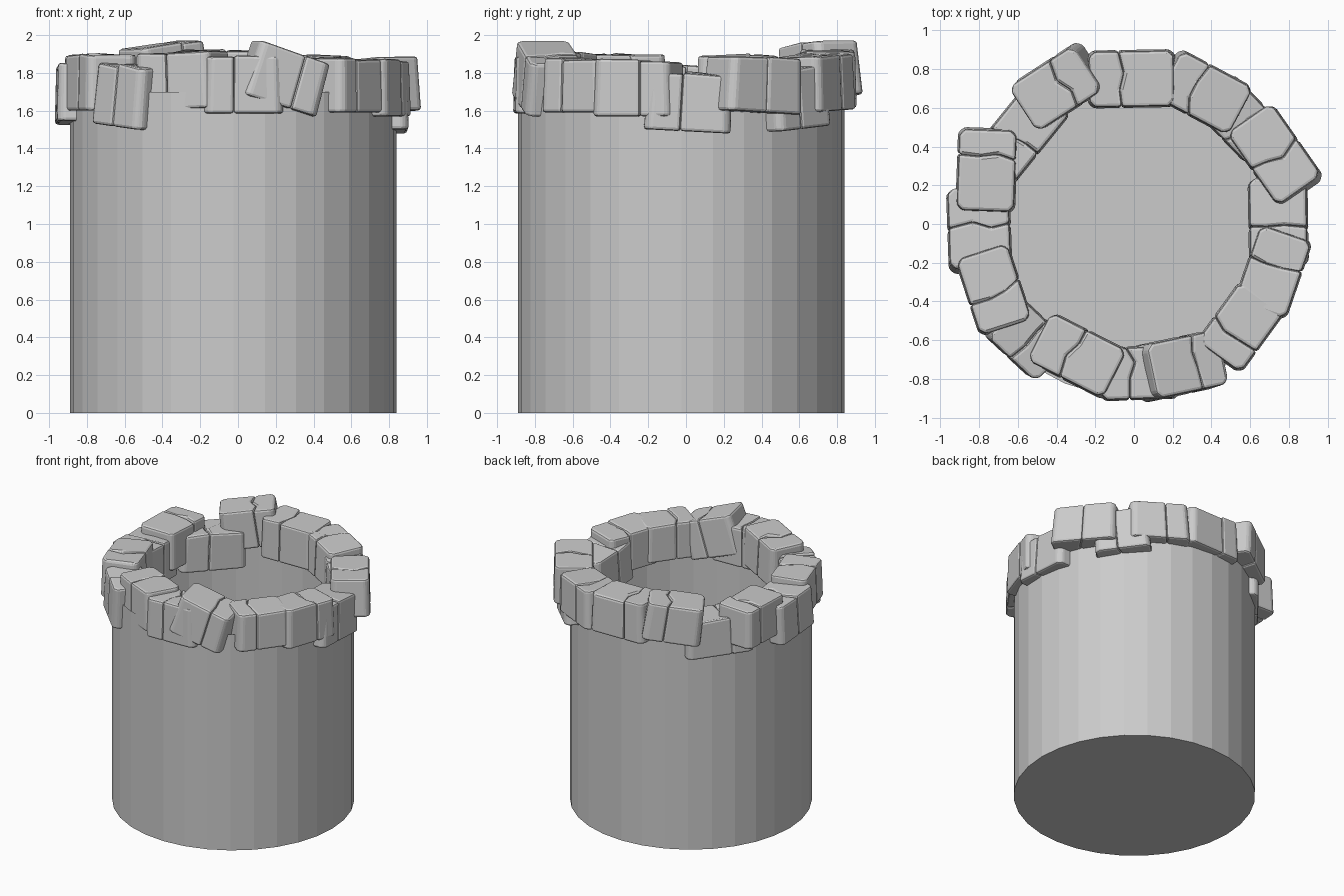
import bpy
import bmesh
import math
import random
from mathutils import Matrix, Vector

random.seed(4)

default_cube = bpy.data.objects.get("Cube")
if default_cube:
    bpy.data.objects.remove(default_cube, do_unlink=True)

# One plain stone colour
stone_grey = bpy.data.materials.new("stone_grey")
stone_grey.use_nodes = True
colour = (0.6, 0.6, 0.6, 1)
stone_grey.diffuse_color = colour
stone_grey.node_tree.nodes["Principled BSDF"].inputs["Base Color"].default_value = colour


def make_object(name, bm):
    bmesh.ops.recalc_face_normals(bm, faces=bm.faces[:])
    mesh = bpy.data.meshes.new(name)
    bm.to_mesh(mesh)
    bm.free()
    mesh.materials.append(stone_grey)
    obj = bpy.data.objects.new(name, mesh)
    bpy.context.collection.objects.link(obj)
    return obj


def add_prism(bm, outline, low, high, taper):
    """Closed prism over an outline, narrowing a little to the top."""
    bottom = [bm.verts.new((x, y, low)) for x, y in outline]
    top = [bm.verts.new((x * taper, y * taper, high + random.uniform(-.008, .008)))
           for x, y in outline]
    bm.faces.new(bottom[::-1])
    bm.faces.new(top)
    count = len(outline)
    for i in range(count):
        j = (i + 1) % count
        bm.faces.new((bottom[i], bottom[j], top[j], top[i]))


def make_stone(name, angle, radius, width, height, middle, depth, roll, yaw):
    """Worn block split by a jagged crack; local y points outward."""
    w, d, h = width / 2, depth / 2, height / 2
    chamfer = 0.03
    shift = random.uniform(-0.3, 0.3) * w
    seam = [(shift + random.uniform(-0.03, 0.03), t * d) for t in (-1, -0.4, 0.2, 1)]
    left = [(-w + chamfer, -d), *seam, (-w + chamfer, d),
            (-w, d - chamfer), (-w, chamfer - d)]
    right = [(w - chamfer, -d), (w, chamfer - d), (w, d - chamfer),
             (w - chamfer, d), *reversed(seam)]
    bm = bmesh.new()
    for outline in (left, right):
        add_prism(bm, outline, -h, h - random.uniform(0, 0.015), 0.95)
    bmesh.ops.recalc_face_normals(bm, faces=bm.faces[:])
    bmesh.ops.bevel(bm, geom=bm.edges[:], offset=0.016, segments=2,
                    profile=0.5, affect='EDGES', clamp_overlap=True)
    a = math.radians(angle)
    place = Matrix.Translation(Vector((radius * math.cos(a), radius * math.sin(a), middle)))
    turn = Matrix.Rotation(math.radians(angle - 90 + yaw), 4, 'Z')
    tilt = Matrix.Rotation(math.radians(roll), 4, 'Y')
    bmesh.ops.transform(bm, matrix=place @ turn @ tilt, verts=bm.verts[:])
    return make_object(name, bm)


# Faceted shaft, open at the top with a floor at the bottom
bm = bmesh.new()
bmesh.ops.create_cone(bm, cap_ends=True, segments=32, radius1=0.865, radius2=0.865,
                      depth=1.7, matrix=Matrix.Translation((-0.025, -0.025, 0.85)))
lid = [f for f in bm.faces if f.calc_center_median().z > 1.6]
bmesh.ops.delete(bm, geom=lid, context='FACES_ONLY')
make_object("well_shaft", bm)

# Rim stones: angle, radius, width, height, middle height, depth, roll, yaw
rim = {
    "tilted_front_stone": (-72, .77, .42, .30, 1.77, .30, -17, -6),
    "front_stone": (-88, .77, .42, .31, 1.74, .28, 0, 0),
    "front_right_stone": (-113, .74, .46, .31, 1.76, .29, 3, -4),
    "front_right_low_stone": (-133, .81, .36, .33, 1.68, .28, -6, 0),
    "right_front_stone": (-155, .80, .43, .30, 1.75, .29, 0, -7),
    "right_low_stone": (182, .80, .44, .31, 1.69, .33, 3, 0),
    "right_back_stone": (160, .81, .44, .30, 1.75, .31, 0, 18),
    "back_right_low_stone": (141, .75, .50, .30, 1.67, .28, 2, 0),
    "back_right_stone": (119, .81, .42, .30, 1.81, .29, -8, 4),
    "back_stone": (91, .75, .46, .31, 1.77, .30, 0, 0),
    "back_left_stone": (62, .77, .44, .30, 1.75, .29, 2, 0),
    "back_left_low_stone": (44, .77, .40, .33, 1.67, .28, 5, 0),
    "left_back_stone": (26, .81, .48, .30, 1.74, .29, -3, 9),
    "left_low_stone": (1, .745, .46, .31, 1.645, .31, -3, 0),
    "left_front_stone": (-19, .76, .44, .30, 1.72, .29, 0, 0),
    "front_left_stone": (-44, .765, .40, .30, 1.74, .29, 0, 8),
}
stones = [make_stone(name, *spec) for name, spec in rim.items()]

# Smooth the worn edges
for obj in bpy.context.view_layer.objects:
    obj.select_set(obj in stones)
bpy.context.view_layer.objects.active = stones[0]
bpy.ops.object.shade_smooth_by_angle(angle=math.radians(35))
